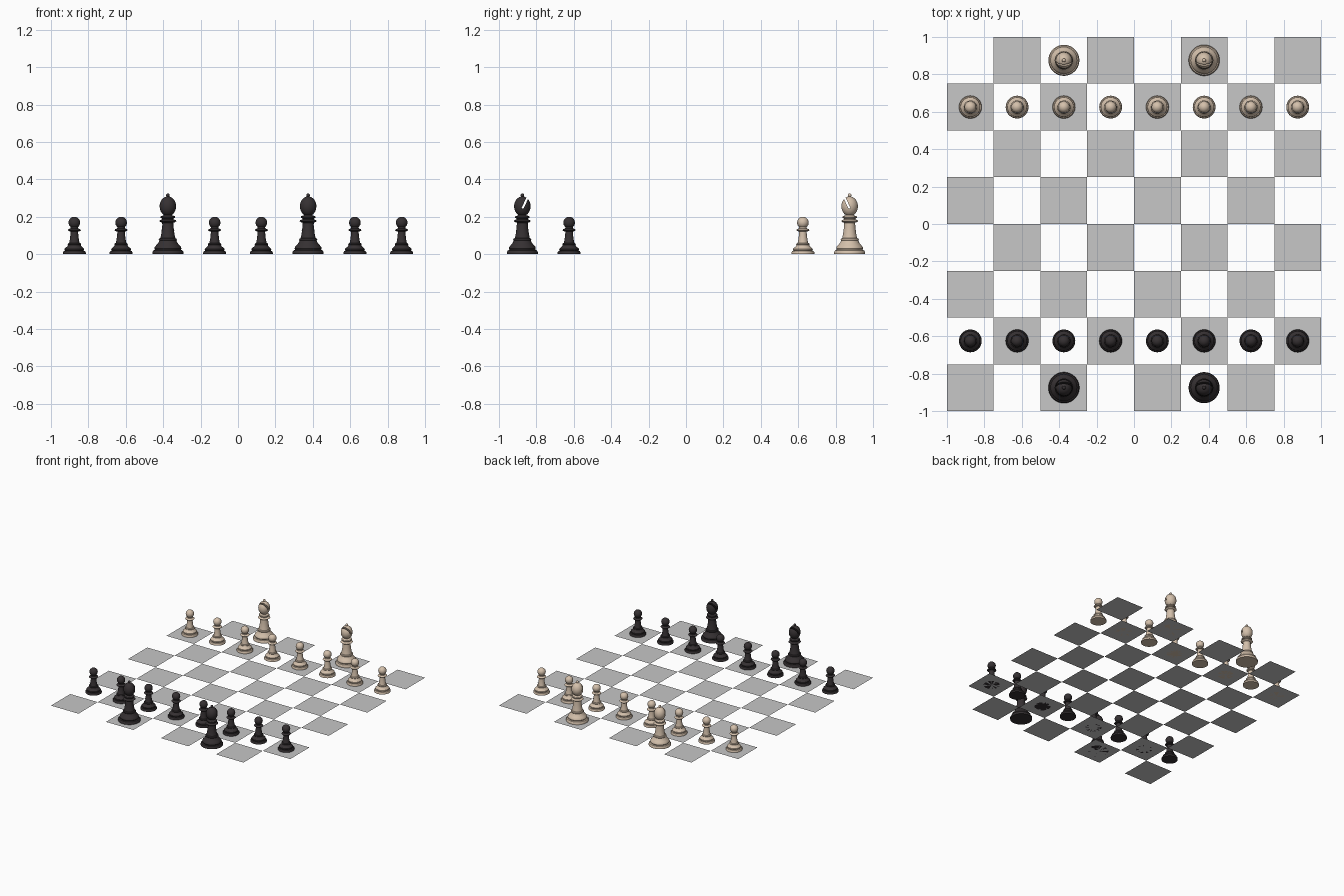
import bpy, bmesh, math
from mathutils import Matrix, Vector

if "Cube" in bpy.data.objects:
    bpy.data.objects.remove(bpy.data.objects["Cube"])


def material(name, rgb):
    m = bpy.data.materials.new(name)
    m.diffuse_color = (*rgb, 1)
    m.use_nodes = True
    m.node_tree.nodes["Principled BSDF"].inputs["Base Color"].default_value = m.diffuse_color
    return m


GREY = material("board grey", (0.57, 0.57, 0.57))
CREAM = material("cream wood", (0.66, 0.53, 0.41))
BLACK = material("black wood", (0.036, 0.030, 0.032))


def add_object(name, bm, mat):
    me = bpy.data.meshes.new(name)
    bm.to_mesh(me)
    bm.free()
    me.materials.append(mat)
    ob = bpy.data.objects.new(name, me)
    bpy.context.collection.objects.link(ob)
    return ob


def arc(rx, rz, cz, a0, a1, n):
    # points on an ellipse, angles measured from the downward axis
    out = []
    for i in range(n + 1):
        a = math.radians(a0 + (a1 - a0) * i / n)
        out.append((max(0.0, rx * math.sin(a)), cz - rz * math.cos(a)))
    return out


def lathe(name, profile, mat, sides=40):
    bm = bmesh.new()
    rings = []
    for r, z in profile:
        if r < 1e-5:
            rings.append([bm.verts.new((0, 0, z))])
        else:
            rings.append([bm.verts.new((r * math.cos(t), r * math.sin(t), z))
                          for t in (2 * math.pi * k / sides for k in range(sides))])
    for a, b in zip(rings, rings[1:]):
        for k in range(sides):
            n = (k + 1) % sides
            if len(a) == 1:
                bm.faces.new((a[0], b[n], b[k]))
            elif len(b) == 1:
                bm.faces.new((a[k], a[n], b[0]))
            else:
                bm.faces.new((a[k], a[n], b[n], b[k]))
    bmesh.ops.recalc_face_normals(bm, faces=bm.faces)
    return add_object(name, bm, mat)


def smooth(ob):
    bpy.ops.object.select_all(action='DESELECT')
    ob.select_set(True)
    bpy.context.view_layer.objects.active = ob
    bpy.ops.object.shade_smooth_by_angle(angle=math.radians(35))


# Board: only the dark squares exist, as thin sheets
bm = bmesh.new()
for i in range(8):
    for j in range(8):
        if (i + j) % 2 == 0:
            x, y = -1 + i * 0.25, -1 + j * 0.25
            bm.faces.new([bm.verts.new((x + a, y + b, 0)) for a, b in
                          ((0, 0), (0.25, 0), (0.25, 0.25), (0, 0.25))])
add_object("board_squares", bm, GREY)

# Turned profiles: (radius, height)
PAWN = [(0, 0), (.061, 0), (.061, .010), (.057, .016), (.050, .018), (.053, .023),
        (.052, .029), (.046, .035), (.038, .042), (.034, .050), (.036, .054),
        (.034, .058), (.028, .060), (.024, .080), (.021, .105), (.020, .121),
        (.031, .124), (.035, .129), (.031, .134), (.021, .138)
        ] + arc(.031, .031, .169, 40, 180, 12)

BISHOP = [(0, 0), (.083, 0), (.083, .012), (.078, .020), (.069, .023), (.072, .030),
          (.070, .039), (.062, .048), (.052, .060), (.046, .072), (.049, .077),
          (.046, .083), (.040, .086), (.035, .110), (.031, .140), (.029, .168),
          (.038, .171), (.046, .177), (.041, .183), (.030, .186), (.030, .191),
          (.038, .194), (.040, .199), (.036, .204), (.024, .207)
          ] + arc(.044, .053, .256, 28, 168, 14) + arc(.010, .010, .315, 50, 180, 6)


def build_bishop(name, mat):
    ob = lathe(name, BISHOP, mat)
    # slanted mitre slot, open towards +y
    d = Vector((0, 0.42, 0.91)).normalized()
    bm = bmesh.new()
    bmesh.ops.create_cube(bm, size=1)
    m = (Matrix.Translation(Vector((0, 0.001, 0.245)) + d * 0.05)
         @ Matrix.Rotation(-math.atan2(d.y, d.z), 4, 'X')
         @ Matrix.Diagonal((0.2, 0.011, 0.1, 1)))
    bmesh.ops.transform(bm, matrix=m, verts=bm.verts)
    cutter = add_object("slot_cutter", bm, mat)
    cutter.hide_render = True
    mod = ob.modifiers.new("slot", 'BOOLEAN')
    mod.operation = 'DIFFERENCE'
    mod.solver = 'EXACT'
    mod.object = cutter
    bpy.context.view_layer.objects.active = ob
    bpy.ops.object.modifier_apply(modifier="slot")
    bpy.data.objects.remove(cutter)
    return ob


def place(ob, spots, turn, name):
    smooth(ob)
    for k, (x, y) in enumerate(spots):
        o = ob if k == 0 else ob.copy()
        if k:
            bpy.context.collection.objects.link(o)
        o.name = f"{name}_{k + 1}"
        o.location = (x, y, 0)
        o.rotation_euler = (0, 0, turn)


# Both sides face each other across the board
for side, mat, sign, turn in (("black", BLACK, -1, 0), ("cream", CREAM, 1, math.pi)):
    place(lathe(side + "_pawn", PAWN, mat),
          [(-0.875 + 0.25 * i, sign * 0.625) for i in range(8)], turn, side + "_pawn")
    place(build_bishop(side + "_bishop", mat),
          [(x, sign * 0.875) for x in (-0.375, 0.375)], turn, side + "_bishop")
